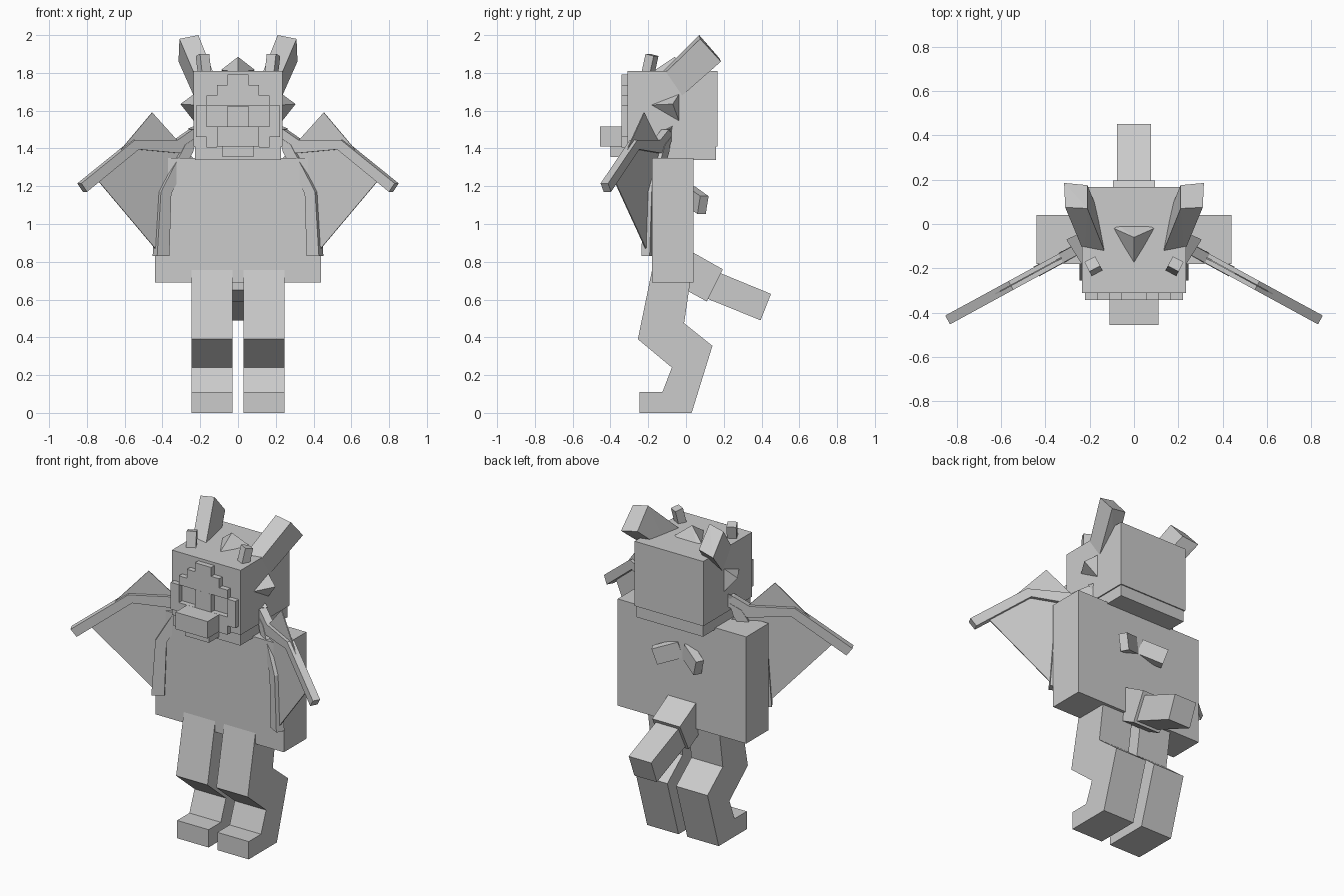
import bpy, bmesh
from mathutils import Vector

cube = bpy.data.objects.get("Cube")
if cube:
    bpy.data.objects.remove(cube, do_unlink=True)

grey = bpy.data.materials.new("plain_grey")
grey.use_nodes = True
COLOUR = (0.6, 0.6, 0.6, 1)
grey.diffuse_color = COLOUR
grey.node_tree.nodes["Principled BSDF"].inputs["Base Color"].default_value = COLOUR


def finish(name, bm):
    bmesh.ops.recalc_face_normals(bm, faces=bm.faces)
    me = bpy.data.meshes.new(name)
    bm.to_mesh(me)
    bm.free()
    me.materials.append(grey)
    ob = bpy.data.objects.new(name, me)
    bpy.context.collection.objects.link(ob)
    return ob


def hull(name, points, side=1):
    bm = bmesh.new()
    for x, y, z in points:
        bm.verts.new((x * side, y, z))
    bmesh.ops.convex_hull(bm, input=bm.verts)
    bmesh.ops.dissolve_limit(bm, angle_limit=0.02, verts=bm.verts, edges=bm.edges)
    return finish(name, bm)


def box(name, x, y, z):
    return hull(name, [(a, b, c) for a in x for b in y for c in z])


def extrude_yz(name, profile, x0, x1):
    bm = bmesh.new()
    face = bm.faces.new([bm.verts.new((x0, y, z)) for y, z in profile])
    out = bmesh.ops.extrude_face_region(bm, geom=[face])
    moved = [v for v in out["geom"] if isinstance(v, bmesh.types.BMVert)]
    bmesh.ops.translate(bm, verts=moved, vec=(x1 - x0, 0, 0))
    return finish(name, bm)


def beam(name, a, b, width, height, side=1, flip=False):
    """Square-ended bar from a to b."""
    a, b = Vector(a), Vector(b)
    d = (b - a).normalized()
    u = d.cross(Vector((0, 1, 0) if flip else (0, 0, 1))).normalized()
    v = u.cross(d)
    return hull(name, [p + u * i * width / 2 + v * j * height / 2
                       for p in (a, b) for i in (-1, 1) for j in (-1, 1)], side)


def wing_y(x):
    return -0.427 + 0.545 * (0.83 - x)


def wing_solid(name, outline, thick, side):
    """Thin upright sheet following the swept plane of the wing."""
    bm = bmesh.new()
    n = Vector((0.545, 1, 0)).normalized() * thick
    rings = [[bm.verts.new(((x + n.x * s) * side, wing_y(x) + n.y * s, z))
              for x, z in outline] for s in (-0.5, 0.5)]
    bm.faces.new(rings[0])
    bm.faces.new(rings[1])
    for i in range(len(outline)):
        j = (i + 1) % len(outline)
        bm.faces.new((rings[0][i], rings[0][j], rings[1][j], rings[1][i]))
    return finish(name, bm)


# Torso, head and jaw
box("torso", (-0.44, 0.44), (-0.18, 0.04), (0.69, 1.35))
box("head", (-0.235, 0.235), (-0.31, 0.167), (1.41, 1.81))
box("jaw", (-0.228, 0.228), (-0.303, 0.16), (1.34, 1.41))
box("muzzle", (-0.11, 0.11), (-0.455, -0.30), (1.41, 1.515))
box("chin", (-0.082, 0.082), (-0.40, -0.30), (1.355, 1.41))

# Stepped face mask with open eye sockets: rows of (inner, outer) in pixels
P = 0.0553
rows = [(2, 3), (0, 4), (3, 4), (3, 4), (0, 3), (0, 2), (0, 1)]
for r, (inner, outer) in enumerate(rows):
    z = 1.405 + r * P
    if inner == 0:
        box("mask_row", (-outer * P, outer * P), (-0.342, -0.30), (z, z + P))
    else:
        for s in (-1, 1):
            box("mask_side", (s * inner * P, s * outer * P), (-0.342, -0.30), (z, z + P))
box("mask_bridge", (-P, P), (-0.342, -0.30), (1.515, 1.626))

# Crest on the crown
hull("crest", [(0, -0.18, 1.805), (-0.09, -0.02, 1.815), (0.09, -0.02, 1.815),
               (-0.07, -0.005, 1.80), (0.07, -0.005, 1.80), (0, -0.06, 1.885)])

# Tail
extrude_yz("tail_base", [(0.0, 0.87), (0.195, 0.76), (0.11, 0.59), (0.0, 0.65)], -0.095, 0.095)
extrude_yz("tail_tip", [(0.17, 0.745), (0.45, 0.63), (0.395, 0.49), (0.10, 0.61)], -0.077, 0.077)

leg = [(-0.175, 0.78), (-0.255, 0.39), (-0.075, 0.24), (-0.125, 0.11), (-0.245, 0.11),
       (-0.245, 0), (0.03, 0), (0.14, 0.355), (-0.01, 0.475), (0.035, 0.78)]
horn = [(0.13, -0.13, 1.80), (0.225, -0.13, 1.78), (0.235, -0.02, 1.68), (0.13, -0.02, 1.70),
        (0.21, 0.07, 2.0), (0.31, 0.075, 1.98), (0.315, 0.185, 1.86), (0.21, 0.175, 1.88)]
ear = [(0.23, -0.19, 1.63), (0.23, -0.035, 1.69), (0.23, -0.035, 1.54), (0.305, -0.07, 1.635)]
cheek = [(0.23, -0.11, 1.50), (0.23, -0.07, 1.52), (0.23, -0.08, 1.47), (0.265, -0.085, 1.505)]
membrane = [(0.455, 1.59), (0.75, 1.24), (0.43, 0.86), (0.14, 1.24)]
arm = [(0.20, 1.50), (0.25, 1.50), (0.33, 1.445), (0.555, 1.445), (0.84, 1.215),
       (0.81, 1.17), (0.535, 1.395), (0.32, 1.375), (0.20, 1.45)]
finger = [(0.23, 1.46), (0.29, 1.42), (0.42, 1.17), (0.44, 0.83), (0.375, 0.83),
          (0.365, 1.16), (0.25, 1.38)]

# Mirrored parts
for s, side in ((1, "left"), (-1, "right")):
    extrude_yz(side + "_leg", leg, s * 0.03, s * 0.245)
    hull(side + "_horn", horn, s)
    hull(side + "_ear_spike", ear, s)
    hull(side + "_cheek_spike", cheek, s)
    beam(side + "_small_horn", (0.175, -0.205, 1.78), (0.188, -0.18, 1.895), 0.055, 0.05, s)
    wing_solid(side + "_wing_membrane", membrane, 0.006, s)
    wing_solid(side + "_wing_arm", arm, 0.045, s)
    wing_solid(side + "_wing_finger", finger, 0.05, s)
    beam(side + "_back_fin", (0.02, 0.02, 1.15), (0.15, 0.09, 1.10), 0.05, 0.10, s)
